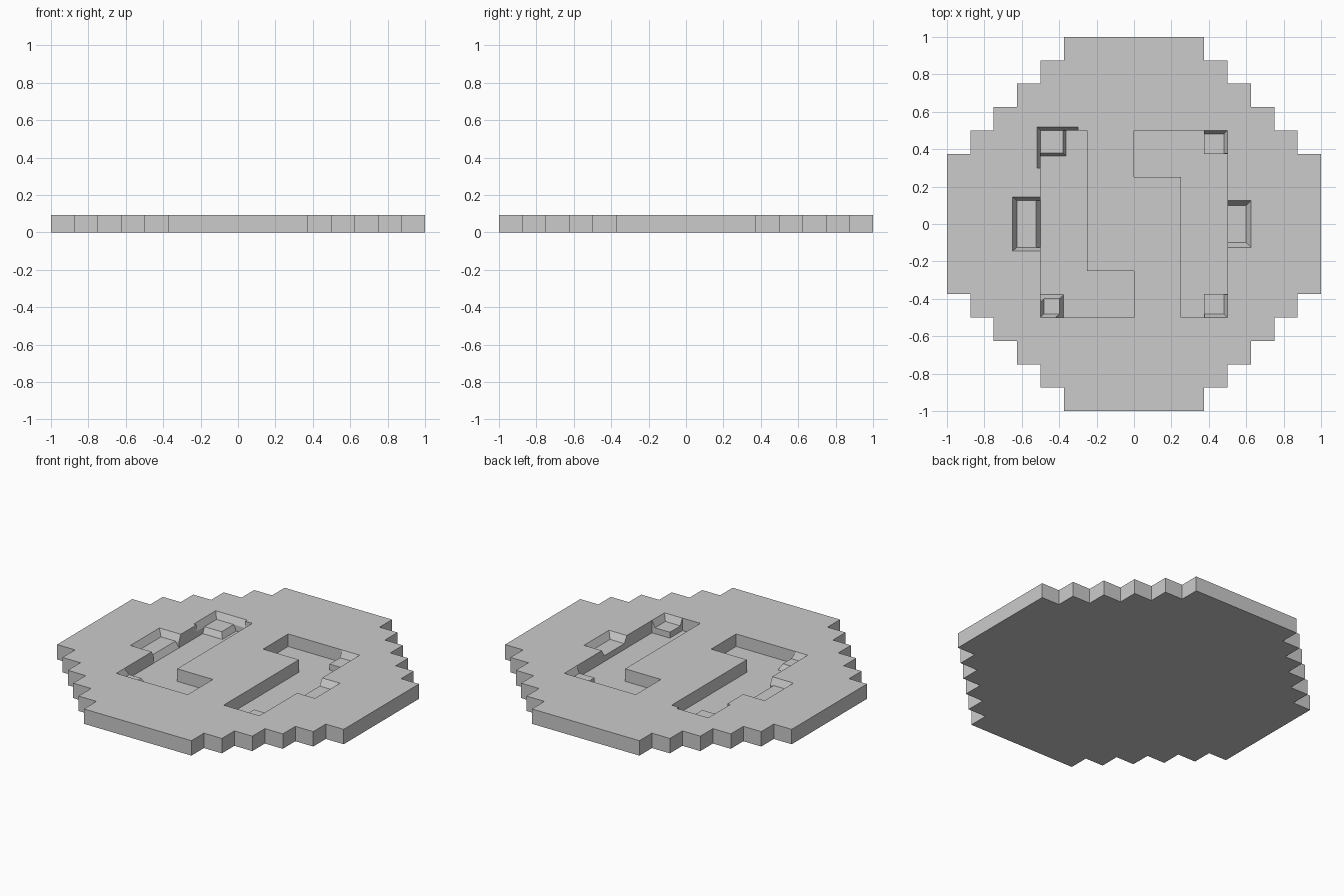
import bpy
import bmesh

if "Cube" in bpy.data.objects:
    bpy.data.objects.remove(bpy.data.objects["Cube"], do_unlink=True)

TOP = 0.094      # plate thickness
FLOOR = 0.015    # bottom of the grooves
SHELF = 0.052    # height of the small ledges
STEP = 0.125     # stair size of the outline

grey = bpy.data.materials.new("light_grey")
grey.use_nodes = True
colour = (0.6, 0.6, 0.6, 1)
grey.diffuse_color = colour
bsdf = next(n for n in grey.node_tree.nodes if n.type == 'BSDF_PRINCIPLED')
bsdf.inputs["Base Color"].default_value = colour


def loft(name, low, high, z0, z1):
    """Solid between two matching outlines."""
    bm = bmesh.new()
    a = [bm.verts.new((x, y, z0)) for x, y in low]
    b = [bm.verts.new((x, y, z1)) for x, y in high]
    bm.faces.new(a)
    bm.faces.new(b)
    for i in range(len(a)):
        j = (i + 1) % len(a)
        bm.faces.new((a[i], a[j], b[j], b[i]))
    bmesh.ops.recalc_face_normals(bm, faces=bm.faces)
    mesh = bpy.data.meshes.new(name)
    bm.to_mesh(mesh)
    bm.free()
    mesh.materials.append(grey)
    obj = bpy.data.objects.new(name, mesh)
    bpy.context.collection.objects.link(obj)
    return obj


def rect(x0, x1, y0, y1):
    return [(x0, y0), (x1, y0), (x1, y1), (x0, y1)]


def combine(tool, operation):
    """Apply a solid to the plate, then discard it."""
    tool.hide_render = True
    mod = plate.modifiers.new(tool.name, 'BOOLEAN')
    mod.operation = operation
    mod.solver = 'EXACT'
    mod.object = tool
    bpy.context.view_layer.objects.active = plate
    bpy.ops.object.modifier_apply(modifier=mod.name)
    bpy.data.objects.remove(tool, do_unlink=True)


# Stepped round plate: one quadrant of stairs, turned four times
stairs = []
for i in range(6):
    x = 1 - i * STEP
    y = 0.375 + i * STEP
    stairs.append((x, y))
    if i < 5:
        stairs.append((x - STEP, y))
outline = []
for turn in range(4):
    outline += stairs
    stairs = [(-y, x) for x, y in stairs]
plate = loft("stepped_plate", outline, outline, 0, TOP)

# Two hooked grooves, each a half turn of the other
hook = [(-0.5, -0.5), (0, -0.5), (0, -0.25), (-0.25, -0.25), (-0.25, 0.5), (-0.5, 0.5)]
for s in (1, -1):
    shape = [(s * x, s * y) for x, y in hook]
    combine(loft("groove", shape, shape, FLOOR, TOP + 0.1), 'DIFFERENCE')


def corner_ledge(sx, sy, wall_low, wall_high, foot, edge):
    """Raised ledge in a groove corner, with flared walls behind it."""
    def square(inner, outer):
        return [(sx * x, sy * y) for x, y in rect(inner, outer, inner, outer)]
    combine(loft("ledge", square(foot, 0.51), square(edge, 0.51), FLOOR - 0.005, TOP), 'UNION')
    combine(loft("ledge_pocket", square(0.3, wall_low), square(0.3, wall_high),
                 SHELF, TOP + 0.001), 'DIFFERENCE')


corner_ledge(-1, 1, 0.5, 0.52, 0.36, 0.4)
corner_ledge(-1, -1, 0.48, 0.5, 0.375, 0.42)
corner_ledge(1, 1, 0.48, 0.5, 0.375, 0.376)
corner_ledge(1, -1, 0.48, 0.5, 0.375, 0.376)


def side_notch(s, low, high, half_low, half_high):
    """Shallow notch opening outward from a groove."""
    combine(loft("notch", [(s * x, y) for x, y in rect(0.4, low, -half_low, half_low)],
                 [(s * x, y) for x, y in rect(0.4, high, -half_high, half_high)],
                 SHELF, TOP + 0.001), 'DIFFERENCE')


side_notch(-1, 0.625, 0.65, 0.125, 0.145)
side_notch(1, 0.6, 0.625, 0.1, 0.125)

# Sloped lip from the left notch down into its groove
combine(loft("lip", rect(-0.5, -0.4, -0.125, 0.125), rect(-0.525, -0.4, -0.125, 0.125),
             FLOOR, SHELF + 0.001), 'DIFFERENCE')
